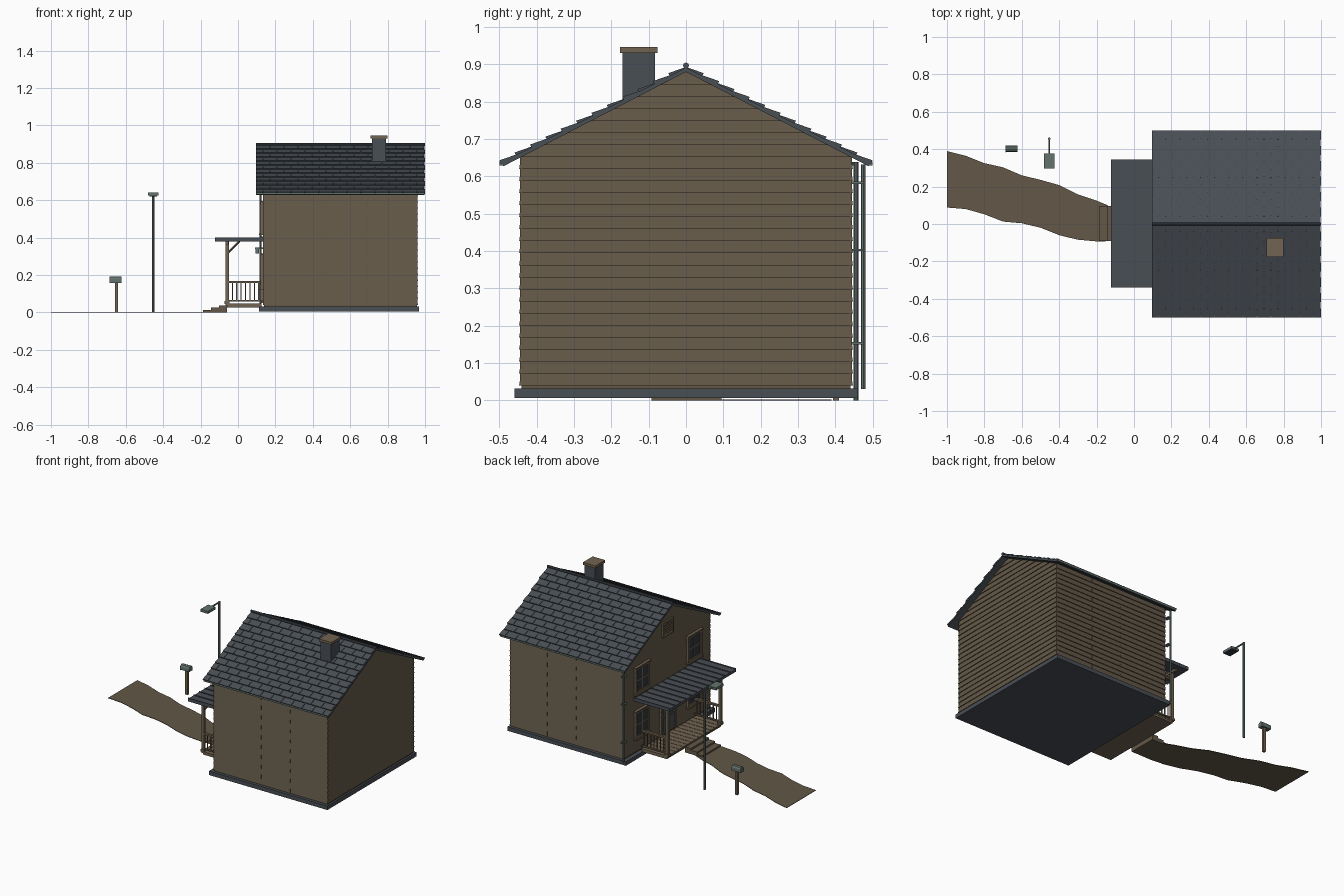
import bpy, bmesh, math
from mathutils import Vector

def material(name, rgb):
    m = bpy.data.materials.new(name)
    m.diffuse_color = (*rgb, 1)
    return m

WALL = material("wall brown", (0.125, 0.098, 0.064))
WOOD = material("trim wood", (0.165, 0.125, 0.082))
PATH = material("path brown", (0.125, 0.096, 0.064))
SLATE = material("slate grey", (0.066, 0.077, 0.090))
METAL = material("green grey metal", (0.125, 0.170, 0.155))
GLASS = material("dark glass", (0.030, 0.040, 0.050))

def loft(bm, a, b):
    """Solid between two matching rings of points."""
    va, vb = [bm.verts.new(p) for p in a], [bm.verts.new(p) for p in b]
    n = len(va)
    bm.faces.new(va)
    bm.faces.new(vb[::-1])
    for i in range(n):
        j = (i + 1) % n
        bm.faces.new((va[j], va[i], vb[i], vb[j]))

def box(bm, x0, x1, y0, y1, z0, z1):
    loft(bm, [(x0, y0, z0), (x1, y0, z0), (x1, y1, z0), (x0, y1, z0)],
         [(x0, y0, z1), (x1, y0, z1), (x1, y1, z1), (x0, y1, z1)])

def prism_x(bm, yz, x0, x1):
    loft(bm, [(x0, y, z) for y, z in yz], [(x1, y, z) for y, z in yz])

def rod(bm, p, q, r, n=10):
    p, q = Vector(p), Vector(q)
    rot = (q - p).to_track_quat('Z', 'Y')
    ring = [rot @ Vector((r * math.cos(2 * math.pi * i / n), r * math.sin(2 * math.pi * i / n), 0)) for i in range(n)]
    loft(bm, [p + v for v in ring], [q + v for v in ring])

def make(name, mat, build):
    bm = bmesh.new()
    build(bm)
    bmesh.ops.recalc_face_normals(bm, faces=bm.faces[:])
    me = bpy.data.meshes.new(name)
    bm.to_mesh(me)
    bm.free()
    me.materials.append(mat)
    ob = bpy.data.objects.new(name, me)
    bpy.context.collection.objects.link(ob)
    return ob

def boxes(name, mat, items):
    return make(name, mat, lambda bm: [box(bm, *i) for i in items])

# Foundation and wall core
boxes("foundation", SLATE, [(0.112, 0.968, -0.46, 0.46, 0.006, 0.032)])
make("wall_core", WALL, lambda bm: prism_x(
    bm, [(-0.441, 0.03), (0.441, 0.03), (0.441, 0.653), (0, 0.882), (-0.441, 0.653)], 0.139, 0.956))

# Clapboard siding, each board thicker at its lower edge
PITCH = 0.0322
def half_width(z):
    return min(0.445, max(0.002, (0.883 - z) / 0.517))

def siding(bm):
    z, i = 0.04, 0
    while z < 0.87:
        z1 = min(z + PITCH, 0.88)
        for face, d in ((0.139, -1), (0.956, 1)):
            prof = [(face - d * 0.002, z), (face + d * 0.006, z), (face + d * 0.001, z1), (face - d * 0.002, z1)]
            loft(bm, [(x, -half_width(h), h) for x, h in prof], [(x, half_width(h), h) for x, h in prof])
        if z < 0.64:
            joint = 0.48 if i % 2 else 0.69      # staggered board joints
            for s in (-1, 1):
                prof = [(s * 0.439, z), (s * 0.447, z), (s * 0.442, z1), (s * 0.439, z1)]
                prism_x(bm, prof, 0.135, joint - 0.002)
                prism_x(bm, prof, joint + 0.002, 0.96)
        z, i = z + PITCH, i + 1
make("clapboard_siding", WALL, siding)

# Main roof: slabs, staggered shingles, ridge cap
RUN, DROP, TOP = 0.494, 0.255, 0.892
L = math.hypot(RUN, DROP)
CA, SA = RUN / L, DROP / L
def slope(s, u, n):
    return (s * (u * CA + n * SA), TOP - u * SA + n * CA)

def roof_slab(bm):
    for s in (-1, 1):
        prism_x(bm, [(0, TOP), slope(s, L, 0), slope(s, L, -0.011), (0, TOP - 0.012)], 0.097, 0.998)
make("roof_slab", SLATE, roof_slab)

def shingles(bm):
    rows, w = 12, 0.075
    step = L / rows
    for s in (-1, 1):
        for r in range(rows):
            u0, u1 = r * step, (r + 1) * step + 0.003
            prof = [slope(s, u0, -0.002), slope(s, u0, 0.001), slope(s, u1, 0.008), slope(s, u1, -0.002)]
            x = 0.095 - (w / 2 if r % 2 else 0)
            while x < 0.998:
                a, b = max(x + 0.0015, 0.095), min(x + w - 0.0015, 1.0)
                if b - a > 0.005:
                    prism_x(bm, prof, a, b)
                x += w
make("roof_shingles", SLATE, shingles)
make("ridge_cap", SLATE, lambda bm: rod(bm, (0.095, 0, 0.897), (1.0, 0, 0.897), 0.008, 8))

# Eave gutters and downspout
boxes("eave_gutters", METAL, [(0.1, 0.995, s * 0.494 - 0.005, s * 0.494 + 0.005, 0.629, 0.638) for s in (-1, 1)])
def downspout(bm):
    rod(bm, (0.12, 0.475, 0.03), (0.12, 0.475, 0.632), 0.006, 8)
    for z in (0.15, 0.4, 0.58):
        box(bm, 0.117, 0.14, 0.44, 0.475, z, z + 0.006)
make("downspout", METAL, downspout)

# Chimney
boxes("chimney", SLATE, [(0.716, 0.79, -0.17, -0.083, 0.78, 0.932)])
boxes("chimney_cap", WOOD, [(0.708, 0.798, -0.177, -0.076, 0.93, 0.946)])

# Windows on the entrance gable
def window(name, y, z0, z1):
    y0, y1, t = y - 0.058, y + 0.058, 0.014
    zm = (z0 + z1) / 2
    boxes(name + "_glass", GLASS, [(0.128, 0.14, y0, y1, z0, z1)])
    boxes(name + "_frame", WOOD, [
        (0.121, 0.14, y0 - t, y0, z0 - t, z1 + t), (0.121, 0.14, y1, y1 + t, z0 - t, z1 + t),
        (0.121, 0.14, y0, y1, z1, z1 + t), (0.121, 0.14, y0, y1, z0 - t, z0),
        (0.125, 0.14, y0, y1, zm - 0.004, zm + 0.004), (0.125, 0.14, y - 0.003, y + 0.003, z0, z1),
        (0.113, 0.14, y0 - 0.02, y1 + 0.02, z0 - t - 0.008, z0 - t),
        (0.116, 0.14, y0 - 0.02, y1 + 0.02, z1 + t, z1 + t + 0.007)])
for s, side in ((-1, "right"), (1, "left")):
    window("upper_window_" + side, s * 0.27, 0.435, 0.575)
    window("lower_window_" + side, s * 0.27, 0.145, 0.29)

# Gable vent
boxes("gable_vent", WOOD, [(0.124, 0.14, -0.055, -0.045, 0.68, 0.78), (0.124, 0.14, 0.045, 0.055, 0.68, 0.78),
      (0.124, 0.14, -0.055, 0.055, 0.77, 0.78), (0.124, 0.14, -0.055, 0.055, 0.68, 0.69)]
      + [(0.128, 0.14, -0.045, 0.045, 0.695 + i * 0.015, 0.704 + i * 0.015) for i in range(5)])

# Door with panels, casing and knob
boxes("door", SLATE, [(0.129, 0.14, -0.065, 0.065, 0.05, 0.3)])
boxes("door_panels", SLATE, [(0.126, 0.135, s * 0.031 - 0.022, s * 0.031 + 0.022, a, b)
      for s in (-1, 1) for a, b in ((0.07, 0.155), (0.175, 0.28))])
boxes("door_casing", WOOD, [(0.121, 0.14, -0.08, -0.065, 0.05, 0.315), (0.121, 0.14, 0.065, 0.08, 0.05, 0.315),
      (0.121, 0.14, -0.065, 0.065, 0.3, 0.315)])
make("door_knob", METAL, lambda bm: rod(bm, (0.118, -0.054, 0.165), (0.13, -0.054, 0.165), 0.005, 8))
# Wall lantern
boxes("wall_lantern", METAL, [(0.09, 0.135, -0.115, -0.095, 0.338, 0.346), (0.093, 0.113, -0.115, -0.095, 0.315, 0.34)])

# Porch deck, steps, posts, beam and brackets
n = 14
boxes("porch_deck", WOOD, [(-0.066, 0.125, -0.285 + i * 0.57 / n, -0.285 + (i + 1) * 0.57 / n - 0.003, 0.038, 0.048)
      for i in range(n)] + [(-0.058, 0.125, -0.28, 0.28, 0.026, 0.04)])
boxes("porch_steps", PATH, [(-0.188, -0.06, -0.092, 0.095, 0.0, 0.013), (-0.145, -0.06, -0.092, 0.095, 0.012, 0.025),
      (-0.102, -0.06, -0.092, 0.095, 0.024, 0.037)])
SIDES = (-0.272, 0.272)
boxes("porch_posts", WOOD, [(-0.067, -0.049, y - 0.009, y + 0.009, 0.045, 0.38) for y in SIDES]
      + [(-0.071, -0.045, y - 0.013, y + 0.013, 0.045, 0.06) for y in SIDES])
boxes("porch_beam", WOOD, [(-0.066, -0.05, -0.31, 0.31, 0.362, 0.38)])
def brackets(bm):
    for y in SIDES:
        rod(bm, (-0.058, y, 0.315), (0.008, y, 0.38), 0.006, 4)
        d = -1 if y > 0 else 1
        rod(bm, (-0.058, y, 0.315), (-0.058, y + d * 0.066, 0.375), 0.006, 4)
make("porch_brackets", WOOD, brackets)

# Side railings
def railing(bm):
    for y in SIDES:
        box(bm, -0.058, 0.13, y - 0.008, y + 0.008, 0.156, 0.167)
        box(bm, -0.058, 0.13, y - 0.005, y + 0.005, 0.058, 0.066)
        for i in range(7):
            x = -0.03 + i * 0.0235
            box(bm, x - 0.003, x + 0.003, y - 0.003, y + 0.003, 0.06, 0.16)
make("porch_railings", WOOD, railing)

# Porch roof with seams
boxes("porch_roof", SLATE, [(-0.123, 0.139, -0.34, 0.345, 0.378, 0.395)])
boxes("porch_roof_seams", SLATE, [(-0.124, 0.137, -0.34 + i * 0.0567, -0.335 + i * 0.0567, 0.39, 0.4) for i in range(13)])

# Winding path
XS = [-1, -0.9, -0.8, -0.7, -0.6, -0.5, -0.4, -0.3, -0.2, -0.14]
UP = [0.39, 0.365, 0.325, 0.303, 0.26, 0.236, 0.208, 0.158, 0.125, 0.1]
LOW = [0.088, 0.08, 0.052, 0.013, 0.004, -0.02, -0.06, -0.084, -0.093, -0.092]
def path(bm):
    ring = list(zip(XS, LOW)) + list(zip(XS, UP))[::-1]
    loft(bm, [(x, y, 0.0) for x, y in ring], [(x, y, 0.003) for x, y in ring])
make("path", PATH, path)

# Street lamp
def lamp(bm):
    rod(bm, (-0.453, 0.455, 0), (-0.453, 0.455, 0.638), 0.007)
    rod(bm, (-0.453, 0.458, 0.634), (-0.453, 0.36, 0.634), 0.005, 8)
    box(bm, -0.48, -0.426, 0.298, 0.376, 0.624, 0.64)
make("street_lamp", METAL, lamp)
boxes("lamp_lens", GLASS, [(-0.472, -0.434, 0.306, 0.368, 0.62, 0.625)])

# Mailbox with rounded top
boxes("mailbox_post", WOOD, [(-0.657, -0.641, 0.394, 0.41, 0, 0.16)])
def mailbox(bm):
    prism_x(bm, [(0.385, 0.158), (0.419, 0.158), (0.419, 0.178), (0.413, 0.188), (0.402, 0.192),
                 (0.391, 0.188), (0.385, 0.178)], -0.686, -0.622)
    box(bm, -0.688, -0.684, 0.383, 0.421, 0.156, 0.18)
make("mailbox", METAL, mailbox)
